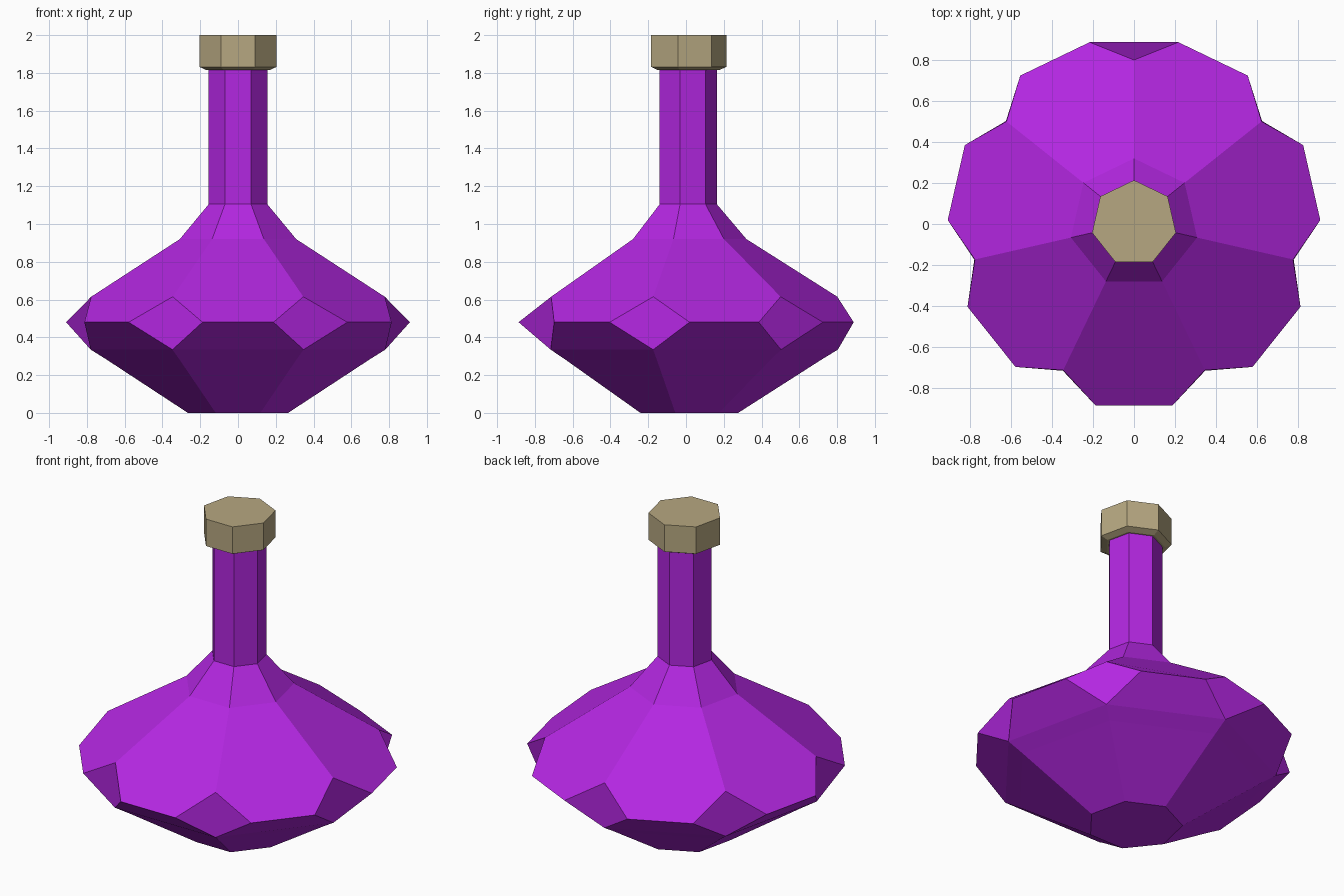
import bpy, bmesh, math

cube = bpy.data.objects.get("Cube")
if cube:
    bpy.data.objects.remove(cube, do_unlink=True)

SIDES = 7
STEP = math.tau / SIDES
Y_SHIFT = 0.004


def material(name, rgb):
    mat = bpy.data.materials.new(name)
    mat.use_nodes = True
    mat.diffuse_color = (*rgb, 1)
    bsdf = mat.node_tree.nodes["Principled BSDF"]
    bsdf.inputs["Base Color"].default_value = (*rgb, 1)
    bsdf.inputs["Roughness"].default_value = 0.7
    return mat


def ring(bm, radius, z, offset=0.0):
    """Seven vertices, one corner pointing to the back, turned by offset."""
    angles = [math.pi / 2 + k * STEP + offset for k in range(SIDES)]
    return [bm.verts.new((radius * math.cos(a), radius * math.sin(a) + Y_SHIFT, z))
            for a in angles]


def bridge(bm, low, high):
    for k in range(SIDES):
        n = (k + 1) % SIDES
        bm.faces.new((low[k], low[n], high[n], high[k]))


def finish(bm, name, mat):
    bmesh.ops.recalc_face_normals(bm, faces=bm.faces[:])
    mesh = bpy.data.meshes.new(name)
    bm.to_mesh(mesh)
    bm.free()
    mesh.materials.append(mat)
    obj = bpy.data.objects.new(name, mesh)
    bpy.context.collection.objects.link(obj)
    return obj


purple = material("purple glass", (0.45, 0.02, 0.75))
tan = material("tan cork", (0.47, 0.39, 0.22))

# Faceted bottle: base, belly with corner diamonds, shoulder and neck
bm = bmesh.new()
base = ring(bm, 0.272, 0)
flare = ring(bm, 0.71, 0.28)
gem_low = ring(bm, 0.80, 0.335)
gem_left = ring(bm, 0.91, 0.48, math.radians(13.8))
gem_right = ring(bm, 0.91, 0.48, -math.radians(13.8))
gem_top = ring(bm, 0.797, 0.615)
shoulder = ring(bm, 0.316, 0.92)
neck_low = ring(bm, 0.159, 1.105)
neck_top = ring(bm, 0.159, 1.83)

bm.faces.new(base[::-1])
bridge(bm, base, flare)
bridge(bm, flare, gem_low)
for k in range(SIDES):
    n = (k + 1) % SIDES
    # Belly facets below and above the widest edge
    bm.faces.new((gem_low[k], gem_low[n], gem_right[n], gem_left[k]))
    bm.faces.new((gem_left[k], gem_right[n], gem_top[n], shoulder[n],
                  shoulder[k], gem_top[k]))
    # Corner diamond; the back one folds outward, the rest fold inward
    gem = [gem_top[k], gem_right[k], gem_low[k], gem_left[k]]
    if k == 0:
        gem = gem[1:] + gem[:1]
    bm.faces.new(gem)
bridge(bm, shoulder, neck_low)
bridge(bm, neck_low, neck_top)
bm.faces.new(neck_top)
finish(bm, "bottle", purple)

# Stopper with a bevelled underside
bm = bmesh.new()
under = ring(bm, 0.172, 1.815)
rim = ring(bm, 0.21, 1.832)
top = ring(bm, 0.21, 2.0)
bm.faces.new(under[::-1])
bridge(bm, under, rim)
bridge(bm, rim, top)
bm.faces.new(top)
finish(bm, "stopper", tan)
